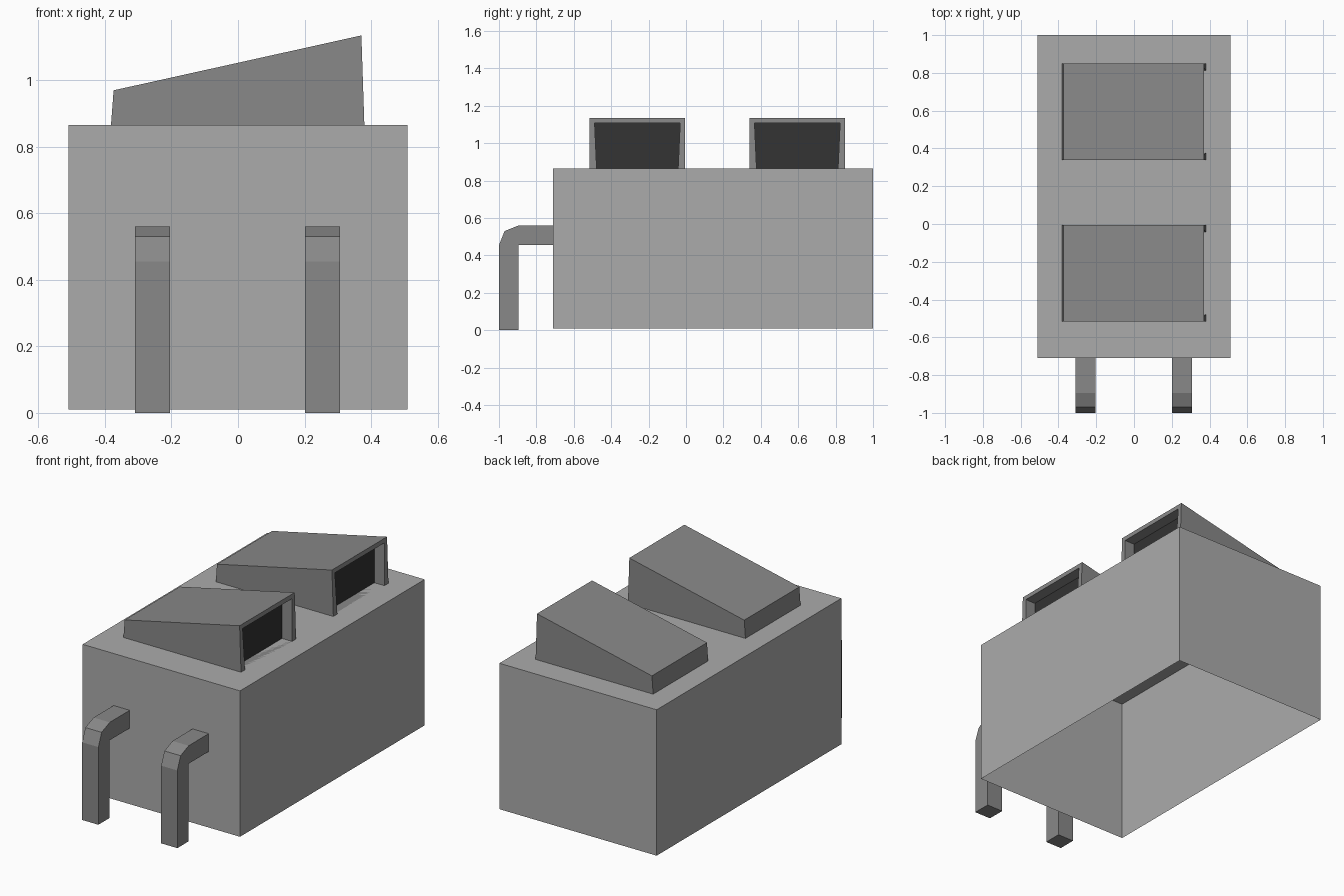
import bpy, bmesh
from mathutils import Vector

if "Cube" in bpy.data.objects:
    bpy.data.objects.remove(bpy.data.objects["Cube"])


def material(name, v):
    m = bpy.data.materials.new(name)
    m.diffuse_color = (v, v, v, 1)
    m.use_nodes = True
    m.node_tree.nodes["Principled BSDF"].inputs["Base Color"].default_value = m.diffuse_color
    return m


LIGHT = material("light grey casing", 0.41)
MID = material("mid grey metal", 0.25)
DARK = material("dark opening", 0.033)


def prism(profile, axis, a, b):
    """Extrude a 2D profile (other axis, z) along axis 0 (x) or 1 (y)."""
    bm = bmesh.new()
    pts = [(a, p, q) if axis == 0 else (p, a, q) for p, q in profile]
    face = bm.faces.new([bm.verts.new(p) for p in pts])
    ext = bmesh.ops.extrude_face_region(bm, geom=[face], use_keep_orig=True)
    vec = Vector((b - a, 0, 0) if axis == 0 else (0, b - a, 0))
    verts = [g for g in ext["geom"] if isinstance(g, bmesh.types.BMVert)]
    bmesh.ops.translate(bm, vec=vec, verts=verts)
    bmesh.ops.recalc_face_normals(bm, faces=bm.faces)
    return bm


def drop_face(bm, test):
    """Leave a part open where the matching faces are."""
    bmesh.ops.delete(bm, geom=[f for f in bm.faces if test(f)], context='FACES')


def finish(bm, name, mats):
    me = bpy.data.meshes.new(name)
    bm.to_mesh(me)
    bm.free()
    for m in mats:
        me.materials.append(m)
    ob = bpy.data.objects.new(name, me)
    bpy.context.collection.objects.link(ob)
    return ob


# Casing: thin box shell, open underneath
bm = prism([(-0.51, 0.01), (0.51, 0.01), (0.51, 0.865), (-0.51, 0.865)], 1, -0.71, 1.0)
drop_face(bm, lambda f: f.normal.z < -0.9)
finish(bm, "casing", [LIGHT])

# Wedge hoods on top, each with a recessed dark opening on the +x end
for name, y0, y1 in (("front_hood", -0.515, -0.005), ("rear_hood", 0.34, 0.85)):
    bm = prism([(-0.382, 0.865), (0.38, 0.865), (0.371, 1.135), (-0.374, 0.97)], 1, y0, y1)
    drop_face(bm, lambda f: f.normal.z < -0.9)
    bm.normal_update()
    mouth = max(bm.faces, key=lambda f: f.normal.x)
    bmesh.ops.inset_region(bm, faces=[mouth], thickness=0.037)
    ext = bmesh.ops.extrude_discrete_faces(bm, faces=[mouth])
    panel = ext["faces"][0]
    bmesh.ops.translate(bm, vec=(-0.065, 0, 0), verts=panel.verts)
    panel.material_index = 1
    finish(bm, name, [MID, DARK])

# Bent square pipes on the front, chamfered at the elbow
elbow = [(-0.71, 0.455), (-0.895, 0.455), (-0.895, 0), (-1.0, 0),
         (-1.0, 0.455), (-0.97, 0.53), (-0.895, 0.56), (-0.71, 0.56)]
for name, x in (("left_pipe", -0.31), ("right_pipe", 0.202)):
    bm = prism(elbow, 0, x, x + 0.105)
    drop_face(bm, lambda f: f.normal.y > 0.9 and f.calc_center_median().y > -0.72)
    finish(bm, name, [MID])
